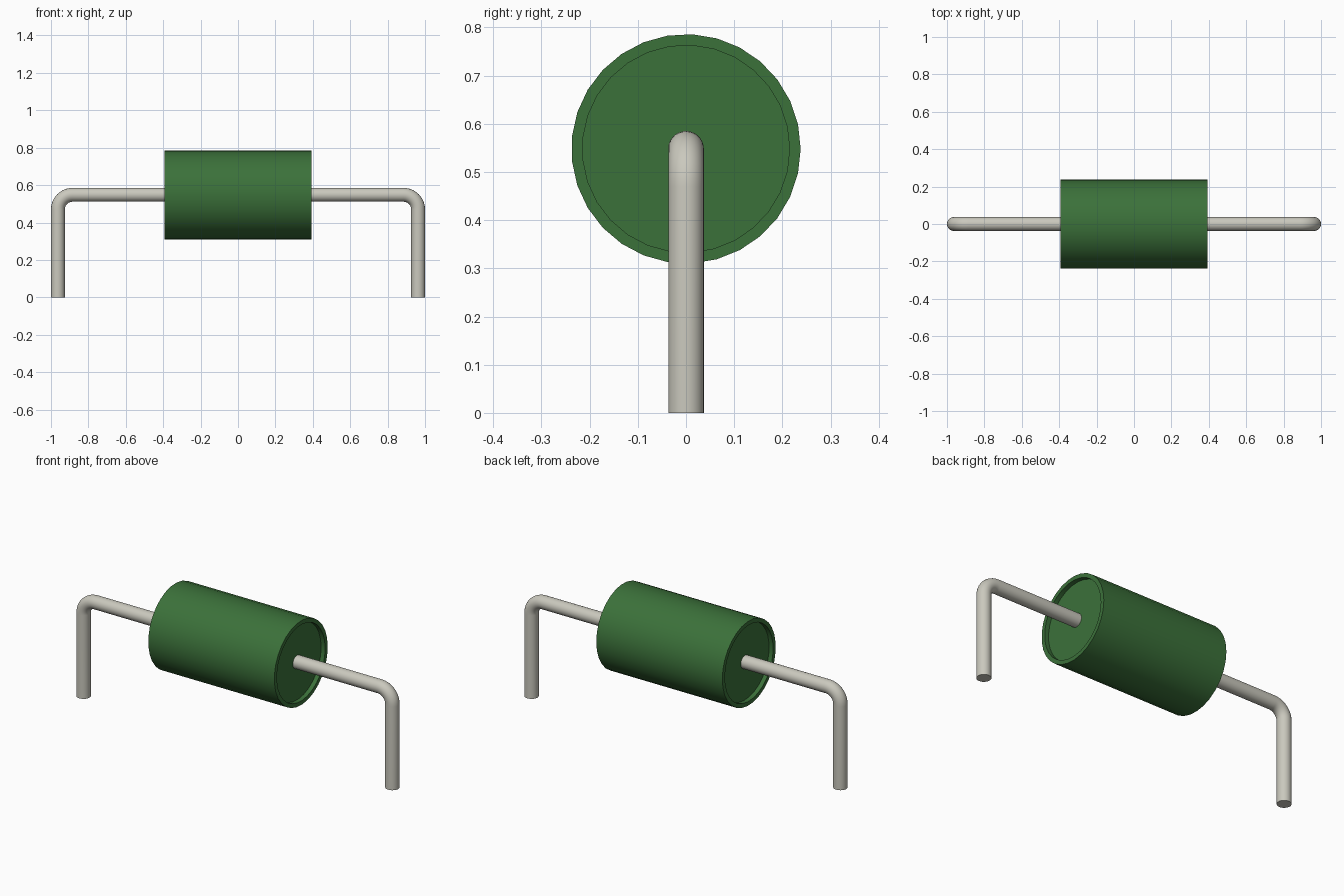
import bpy, bmesh, math
from mathutils import Vector

cube = bpy.data.objects.get("Cube")
if cube:
    bpy.data.objects.remove(cube, do_unlink=True)

SIDES = 29
AXIS_Z = 0.548


def material(name, rgb):
    m = bpy.data.materials.new(name)
    m.use_nodes = True
    m.diffuse_color = (*rgb, 1)
    bsdf = next(n for n in m.node_tree.nodes if n.type == 'BSDF_PRINCIPLED')
    bsdf.inputs["Base Color"].default_value = (*rgb, 1)
    return m


green = material("body green", (0.044, 0.165, 0.042))
metal = material("lead metal", (0.59, 0.58, 0.51))


def loft(name, stations, mat):
    """Skin circular rings given as (centre, direction, radius) and cap both ends."""
    bm = bmesh.new()
    side = Vector((0, 1, 0))
    rings = []
    for centre, direction, radius in stations:
        up = Vector(direction).normalized().cross(side)
        ring = []
        for i in range(SIDES):
            a = 2 * math.pi * i / SIDES
            ring.append(bm.verts.new(Vector(centre) + radius * (math.cos(a) * side + math.sin(a) * up)))
        rings.append(ring)
    for r0, r1 in zip(rings, rings[1:]):
        for i in range(SIDES):
            j = (i + 1) % SIDES
            bm.faces.new((r0[i], r0[j], r1[j], r1[i]))
    bm.faces.new(rings[0])
    bm.faces.new(rings[-1])
    bmesh.ops.recalc_face_normals(bm, faces=bm.faces)
    mesh = bpy.data.meshes.new(name)
    bm.to_mesh(mesh)
    bm.free()
    mesh.materials.append(mat)
    obj = bpy.data.objects.new(name, mesh)
    bpy.context.collection.objects.link(obj)
    bpy.ops.object.select_all(action='DESELECT')
    obj.select_set(True)
    bpy.context.view_layer.objects.active = obj
    bpy.ops.object.shade_smooth_by_angle(angle=math.radians(35))
    return obj


# Cylindrical body with a shallow recess in each end
R, RIM, HALF, DEPTH = 0.238, 0.215, 0.393, 0.025
profile = [(-HALF + DEPTH, RIM), (-HALF, RIM), (-HALF, R),
           (HALF, R), (HALF, RIM), (HALF - DEPTH, RIM)]
loft("body", [((x, 0, AXIS_Z), (1, 0, 0), r) for x, r in profile], green)

# Bent wire leads, one on each side
WIRE, BEND, LEG_X = 0.037, 0.078, 0.963
for name, s in (("left_lead", 1), ("right_lead", -1)):
    stations = [((s * (HALF - DEPTH - 0.02), 0, AXIS_Z), (s, 0, 0), WIRE)]
    for k in range(11):
        a = math.pi / 2 * k / 10
        centre = (s * (LEG_X - BEND + BEND * math.sin(a)), 0, AXIS_Z - BEND + BEND * math.cos(a))
        stations.append((centre, (s * math.cos(a), 0, -math.sin(a)), WIRE))
    stations.append(((s * LEG_X, 0, 0), (0, 0, -1), WIRE))
    loft(name, stations, metal)
